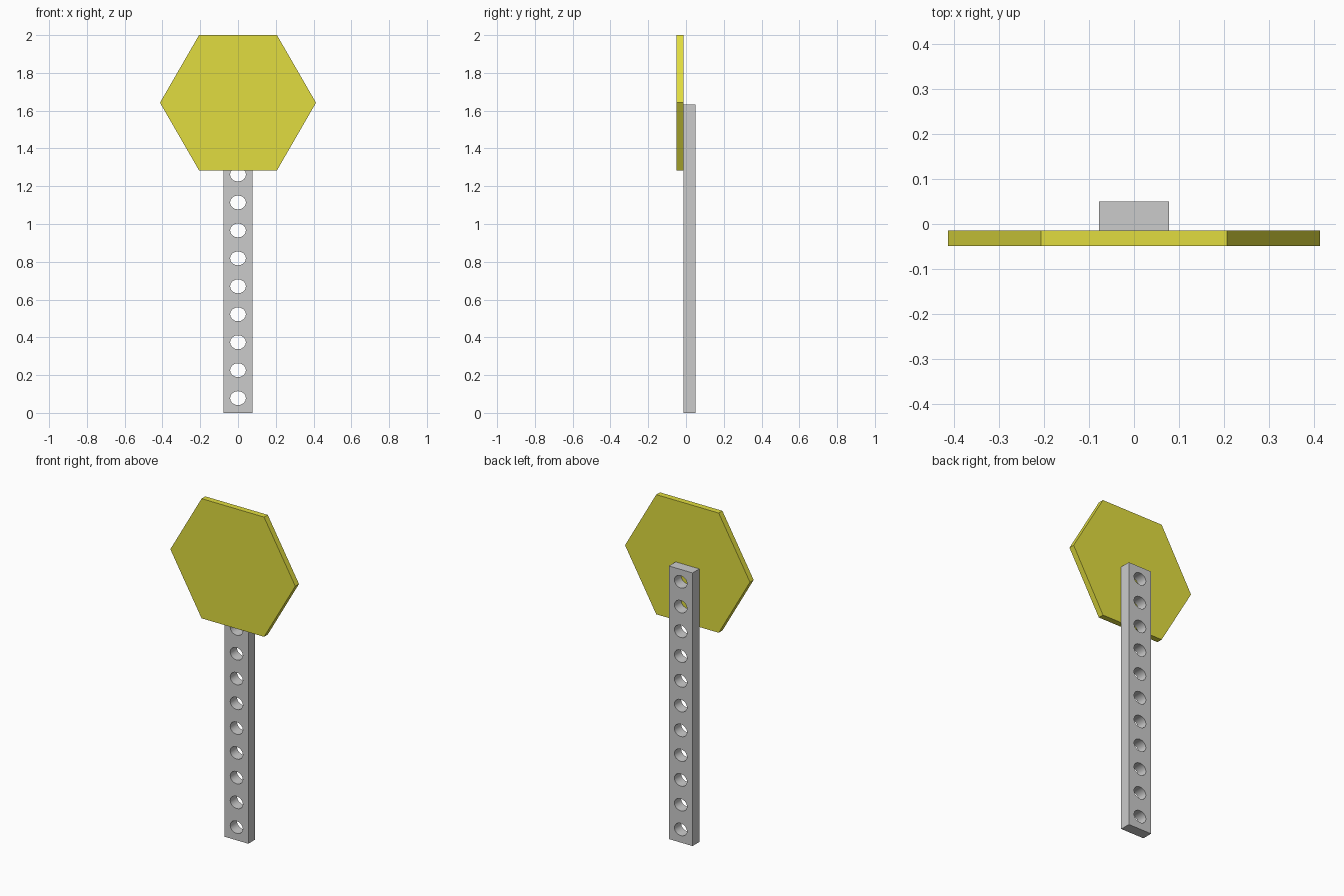
import bpy
from math import cos, sin, tau, pi, radians

if "Cube" in bpy.data.objects:
    bpy.data.objects.remove(bpy.data.objects["Cube"])


def ring(cx, cz, rx, rz, sides):
    return [(cx + rx * cos(tau * i / sides), cz + rz * sin(tau * i / sides)) for i in range(sides)]


def plate(name, outlines, y0, y1):
    """Extrude flat x-z outlines (first is the border, the rest are holes) from y0 to y1."""
    curve = bpy.data.curves.new(name + "_profile", 'CURVE')
    curve.dimensions = '2D'
    curve.fill_mode = 'BOTH'
    curve.extrude = (y1 - y0) / 2
    for pts in outlines:
        spline = curve.splines.new('POLY')
        spline.points.add(len(pts) - 1)
        for p, (x, z) in zip(spline.points, pts):
            p.co = (x, z, 0, 1)
        spline.use_cyclic_u = True
    obj = bpy.data.objects.new(name, curve)
    obj.rotation_euler.x = pi / 2
    obj.location.y = (y0 + y1) / 2
    bpy.context.collection.objects.link(obj)
    bpy.ops.object.select_all(action='DESELECT')
    obj.select_set(True)
    bpy.context.view_layer.objects.active = obj
    bpy.ops.object.convert(target='MESH')
    obj = bpy.context.view_layer.objects.active
    obj.name = name
    return obj


# Perforated post
W, H = 0.078, 1.632
border = [(-W, 0), (W, 0), (W, H), (-W, H)]
holes = [ring(0, 0.078 + 0.148 * k, 0.042, 0.037, 16) for k in range(11)]
post = plate("post", [border] + holes, -0.014, 0.05)
bpy.ops.object.shade_smooth_by_angle(angle=radians(35))

# Hexagonal sign panel
panel = plate("sign_panel", [ring(0, 1.642, 0.413, 0.413, 6)], -0.049, -0.014)
yellow = bpy.data.materials.new("yellow")
yellow.diffuse_color = (0.75, 0.72, 0.05, 1)
yellow.use_nodes = True
yellow.node_tree.nodes["Principled BSDF"].inputs["Base Color"].default_value = yellow.diffuse_color
panel.data.materials.clear()
panel.data.materials.append(yellow)
for poly in panel.data.polygons:
    poly.use_smooth = False
    poly.material_index = 0
